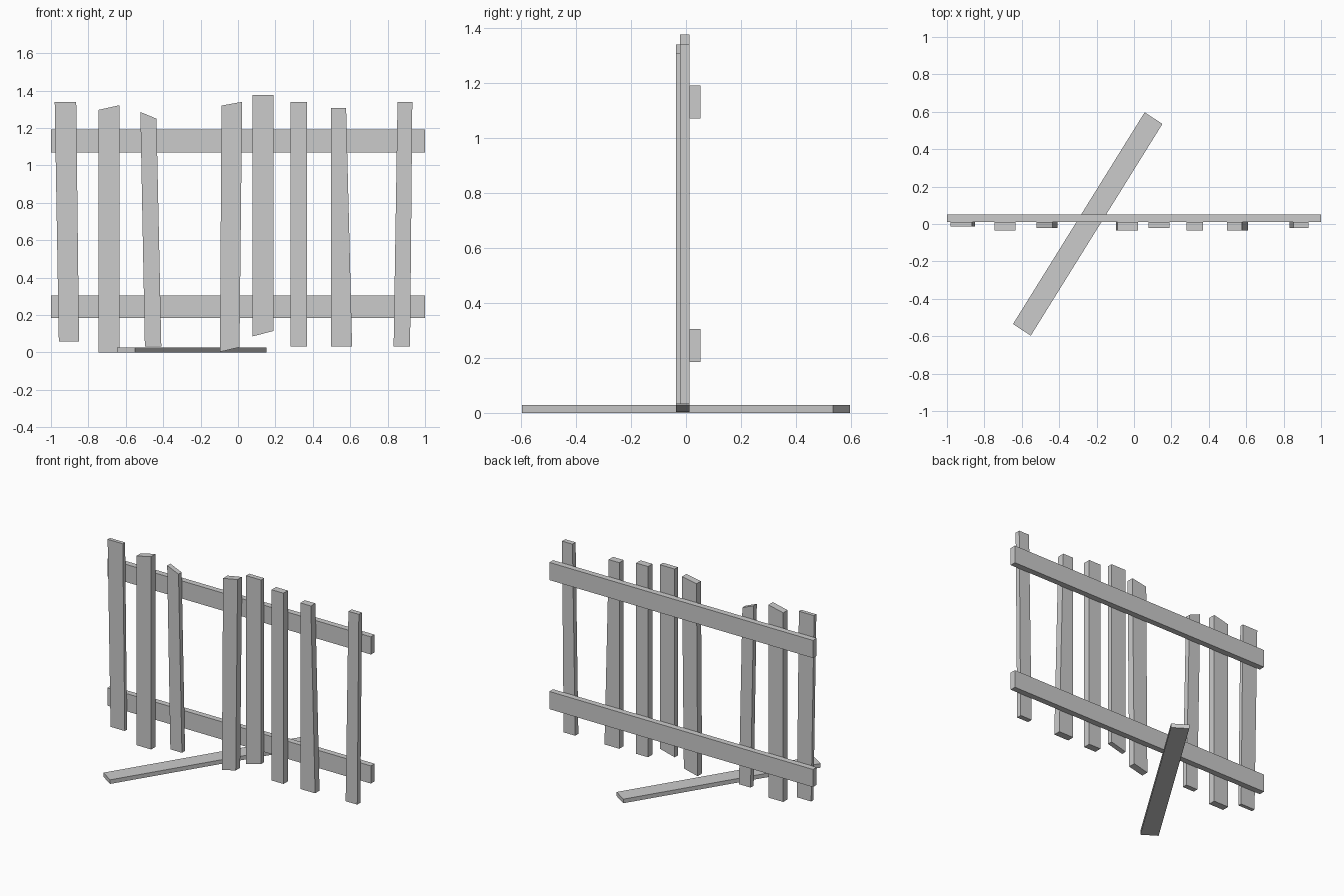
import bpy


def prism(name, outline, to3d, a, b):
    """Extrude a four-point outline between depths a and b."""
    n = len(outline)
    verts = [to3d(u, v, d) for d in (a, b) for u, v in outline]
    faces = [tuple(range(n))[::-1], tuple(range(n, 2 * n))]
    faces += [(i, (i + 1) % n, n + (i + 1) % n, n + i) for i in range(n)]
    me = bpy.data.meshes.new(name)
    me.from_pydata(verts, [], faces)
    import bmesh
    bm = bmesh.new()
    bm.from_mesh(me)
    bmesh.ops.recalc_face_normals(bm, faces=bm.faces)
    bm.to_mesh(me)
    bm.free()
    ob = bpy.data.objects.new(name, me)
    bpy.context.collection.objects.link(ob)
    return ob


def upright(u, v, d):
    return (u, d, v)


def flat(u, v, d):
    return (u, v, d)


BACK = 0.012  # plane where pickets meet the rails

# Pickets: front y, then bottom-left, bottom-right, top-right, top-left (x, z)
pickets = [
    (-0.013, (-0.958, 0.06), (-0.85, 0.06), (-0.865, 1.34), (-0.98, 1.34)),
    (-0.036, (-0.746, 0.0), (-0.634, 0.0), (-0.634, 1.322), (-0.746, 1.297)),
    (-0.022, (-0.498, 0.032), (-0.41, 0.032), (-0.436, 1.25), (-0.522, 1.286)),
    (-0.036, (-0.097, 0.003), (0.008, 0.028), (0.022, 1.34), (-0.088, 1.32)),
    (-0.022, (0.077, 0.086), (0.19, 0.115), (0.19, 1.377), (0.077, 1.377)),
    (-0.036, (0.28, 0.032), (0.37, 0.032), (0.37, 1.34), (0.28, 1.34)),
    (-0.036, (0.498, 0.032), (0.61, 0.032), (0.578, 1.308), (0.498, 1.308)),
    (-0.022, (0.832, 0.032), (0.92, 0.032), (0.932, 1.34), (0.853, 1.34)),
]
for i, (front, *outline) in enumerate(pickets, 1):
    prism(f"picket_{i}", outline, upright, front, BACK)

# Horizontal rails behind the pickets
for name, z in (("lower_rail", 0.185), ("upper_rail", 1.07)):
    prism(name, [(-1, z), (1, z), (1, z + 0.121), (-1, z + 0.121)],
          upright, BACK, 0.052)

# Fallen picket lying on the ground
prism("fallen_picket",
      [(-0.647, -0.535), (-0.552, -0.597), (0.152, 0.535), (0.057, 0.597)],
      flat, 0.0, 0.028)
